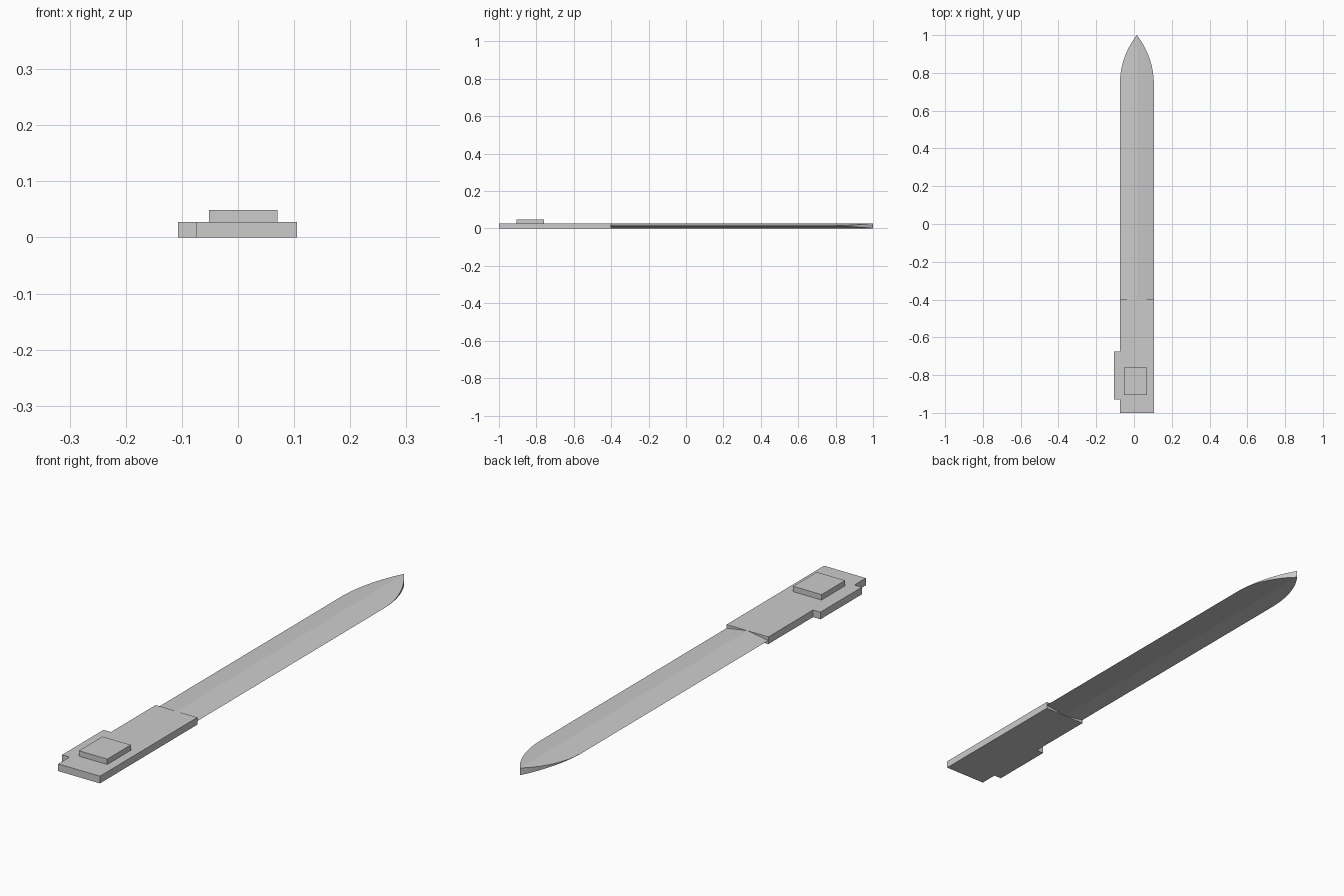
import bpy, bmesh, math

cube = bpy.data.objects.get("Cube")
if cube:
    bpy.data.objects.remove(cube, do_unlink=True)

THICK = 0.028      # thickness of handle and blade ridge
CENTRE = 0.015     # x of the blade ridge
HALF = 0.09        # half width of the blade
BASE, SHOULDER, TIP = -0.4, 0.74, 1.0

steel = bpy.data.materials.new("plain grey")
grey = (0.6, 0.6, 0.6, 1)
steel.diffuse_color = grey
steel.use_nodes = True
steel.node_tree.nodes["Principled BSDF"].inputs["Base Color"].default_value = grey


def add_object(name, bm):
    bmesh.ops.recalc_face_normals(bm, faces=bm.faces)
    mesh = bpy.data.meshes.new(name)
    bm.to_mesh(mesh)
    bm.free()
    mesh.materials.append(steel)
    obj = bpy.data.objects.new(name, mesh)
    bpy.context.collection.objects.link(obj)
    return obj


def box(name, x, y, z):
    bm = bmesh.new()
    bmesh.ops.create_cube(bm, size=1)
    for v in bm.verts:
        v.co = [lo + (c + 0.5) * (hi - lo) for c, (lo, hi) in zip(v.co, (x, y, z))]
    return add_object(name, bm)


# Handle, its side tab and the raised button
box("handle", (CENTRE - HALF, CENTRE + HALF), (-1, BASE), (0, THICK))
box("side_tab", (-0.107, CENTRE - HALF), (-0.93, -0.675), (0, THICK))
box("button", (-0.052, 0.07), (-0.905, -0.76), (THICK, 0.049))

# Blade: diamond section trimmed by a pointed arch, so the flanks open at the tip
length = TIP - SHOULDER
radius = (length ** 2 + HALF ** 2) / (2 * HALF)
stations = [(BASE, HALF)]
steps = 14
for i in range(steps + 1):
    d = length * i / steps
    stations.append((SHOULDER + d, HALF - radius + math.sqrt(radius ** 2 - d ** 2)))

bm = bmesh.new()
rings = []
for y, w in stations:
    w = max(w, 0)
    mid = THICK / 2
    rise = mid * (1 - w / HALF)
    section = [(0, THICK), (w, mid + rise), (w, mid - rise),
               (0, 0), (-w, mid - rise), (-w, mid + rise)]
    rings.append([bm.verts.new((CENTRE + x, y, z)) for x, z in section])
for a, b in zip(rings, rings[1:]):
    for k in range(6):
        n = (k + 1) % 6
        bm.faces.new((a[k], a[n], b[n], b[k]))
bm.faces.new(rings[0])
bmesh.ops.remove_doubles(bm, verts=bm.verts, dist=0.00001)
bmesh.ops.dissolve_degenerate(bm, edges=bm.edges, dist=0.00001)
add_object("blade", bm)
